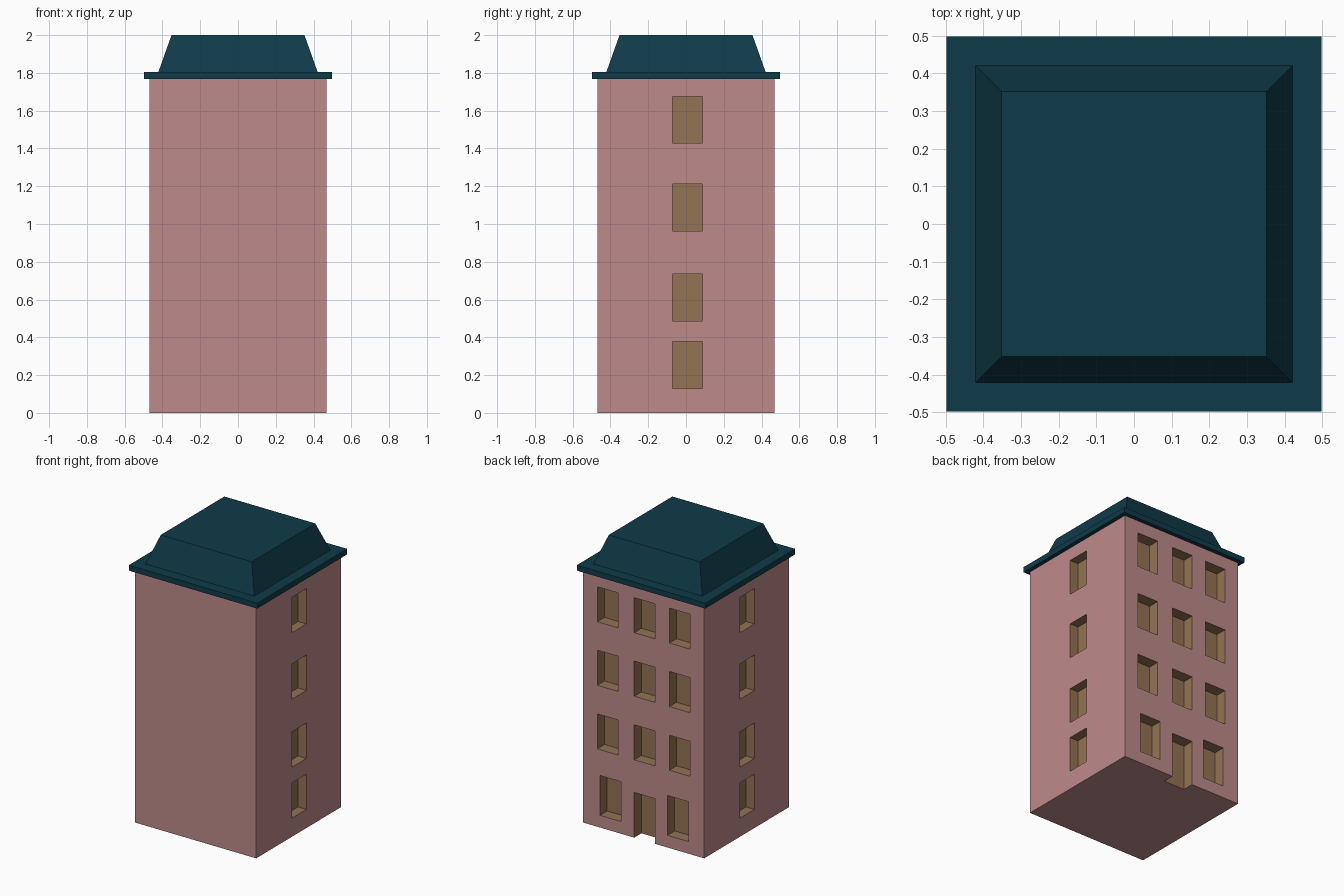
import bpy, bmesh

if "Cube" in bpy.data.objects:
    bpy.data.objects.remove(bpy.data.objects["Cube"])


def material(name, rgb):
    """Flat material from an sRGB 0-255 colour."""
    lin = [((c / 255 + 0.055) / 1.055) ** 2.4 if c > 10 else c / 3294.6 for c in rgb]
    m = bpy.data.materials.new(name)
    m.diffuse_color = (*lin, 1)
    m.use_nodes = True
    m.node_tree.nodes["Principled BSDF"].inputs["Base Color"].default_value = m.diffuse_color
    return m


PINK = material("pink_plaster", (190, 138, 138))
TAN = material("tan_openings", (147, 115, 83))
TEAL = material("dark_teal_roof", (15, 59, 73))


def add_block(bm, lo, hi, taper=1.0, mat=0):
    """Axis-aligned block between two corners; taper scales the top about the z axis."""
    verts = bmesh.ops.create_cube(bm, size=1)["verts"]
    for v in verts:
        up = v.co.z > 0
        for i in range(3):
            v.co[i] = hi[i] if v.co[i] > 0 else lo[i]
        if up:
            v.co.x *= taper
            v.co.y *= taper
    for f in {f for v in verts for f in v.link_faces}:
        f.material_index = mat


def make_object(name, bm, mats):
    bmesh.ops.recalc_face_normals(bm, faces=bm.faces)
    me = bpy.data.meshes.new(name)
    bm.to_mesh(me)
    bm.free()
    for m in mats:
        me.materials.append(m)
    ob = bpy.data.objects.new(name, me)
    bpy.context.collection.objects.link(ob)
    return ob


W = 0.469       # half width of the walls
OUT = 0.05      # how far the cutter sticks out of the wall

# Walls
bm = bmesh.new()
add_block(bm, (-W, -W, 0), (W, W, 1.767))
walls = make_object("walls", bm, [PINK, TAN])

# Window and door recesses
bm = bmesh.new()
# one column of windows on each side wall
for z0, z1 in ((0.13, 0.377), (0.487, 0.735), (0.963, 1.211), (1.428, 1.676)):
    add_block(bm, (W - 0.065, -0.072, z0), (W + OUT, 0.088, z1), mat=1)
    add_block(bm, (-W - OUT, -0.088, z0), (-W + 0.065, 0.072, z1), mat=1)


def back_opening(x, z0, z1):
    add_block(bm, (x - 0.081, W - 0.08, z0), (x + 0.081, W + OUT, z1), mat=1)


# three windows on each upper floor of the back wall
for z0, z1 in ((0.545, 0.79), (0.99, 1.236), (1.435, 1.68)):
    for x in (-0.28, -0.008, 0.278):
        back_opening(x, z0, z1)
# ground floor windows and door
for x in (-0.265, 0.257):
    back_opening(x, 0.085, 0.364)
back_opening(-0.008, -OUT, 0.316)
cutter = make_object("opening_cutter", bm, [PINK, TAN])
cutter.hide_render = True

mod = walls.modifiers.new("openings", "BOOLEAN")
mod.operation = "DIFFERENCE"
mod.solver = "EXACT"
mod.object = cutter
bpy.context.view_layer.objects.active = walls
bpy.ops.object.modifier_apply(modifier=mod.name)
bpy.data.objects.remove(cutter)

# Eaves slab
bm = bmesh.new()
add_block(bm, (-0.4975, -0.4975, 1.767), (0.4975, 0.4975, 1.805))
make_object("eaves", bm, [TEAL])

# Tapered roof
bm = bmesh.new()
add_block(bm, (-0.423, -0.423, 1.80), (0.423, 0.423, 2.0), taper=0.352 / 0.423)
make_object("roof", bm, [TEAL])
